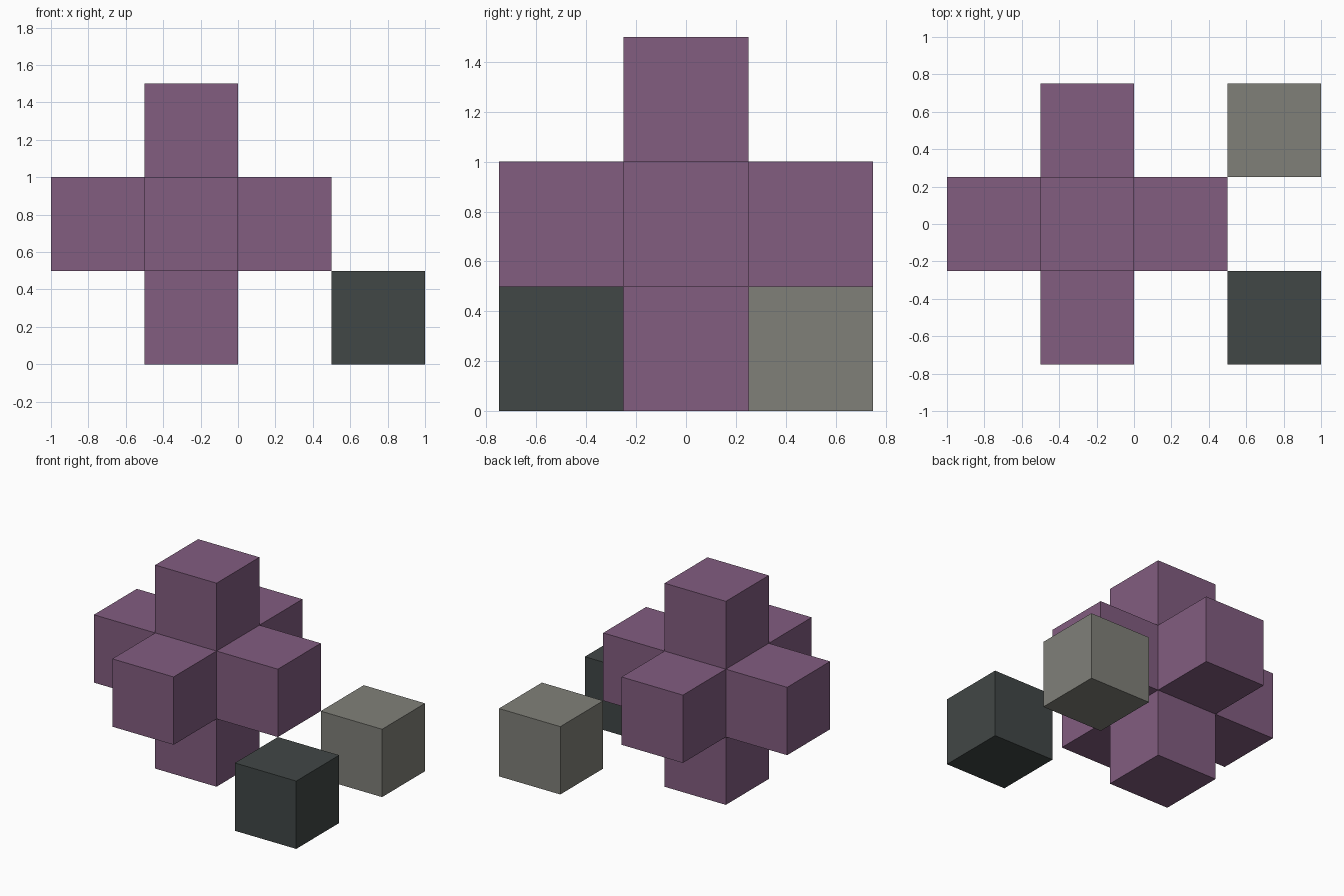
import bpy
import bmesh

SIZE = 0.5

if "Cube" in bpy.data.objects:
    bpy.data.objects.remove(bpy.data.objects["Cube"], do_unlink=True)


def make_material(name, rgb):
    mat = bpy.data.materials.new(name)
    mat.use_nodes = True
    color = (*rgb, 1.0)
    mat.diffuse_color = color
    mat.node_tree.nodes["Principled BSDF"].inputs["Base Color"].default_value = color
    return mat


def make_block(name, location, material, arms=False):
    bm = bmesh.new()
    bmesh.ops.create_cube(bm, size=SIZE)
    if arms:
        # Pull one cubic arm out of every face of the core
        caps = bmesh.ops.extrude_discrete_faces(bm, faces=bm.faces[:])["faces"]
        for cap in caps:
            outward = cap.calc_center_median().normalized()
            bmesh.ops.translate(bm, verts=cap.verts[:], vec=outward * SIZE)
        bmesh.ops.recalc_face_normals(bm, faces=bm.faces[:])
    mesh = bpy.data.meshes.new(name)
    bm.to_mesh(mesh)
    bm.free()
    mesh.materials.append(material)
    obj = bpy.data.objects.new(name, mesh)
    obj.location = location
    bpy.context.collection.objects.link(obj)
    return obj


purple = make_material("muted purple", (0.223, 0.109, 0.216))
charcoal = make_material("charcoal", (0.053, 0.063, 0.061))
grey = make_material("warm grey", (0.216, 0.216, 0.191))

# Six-armed cross
make_block("six_armed_cross", (-0.25, 0, 0.75), purple, arms=True)

# Loose cubes on the ground
make_block("front_cube", (0.75, -0.5, 0.25), charcoal)
make_block("back_cube", (0.75, 0.5, 0.25), grey)
